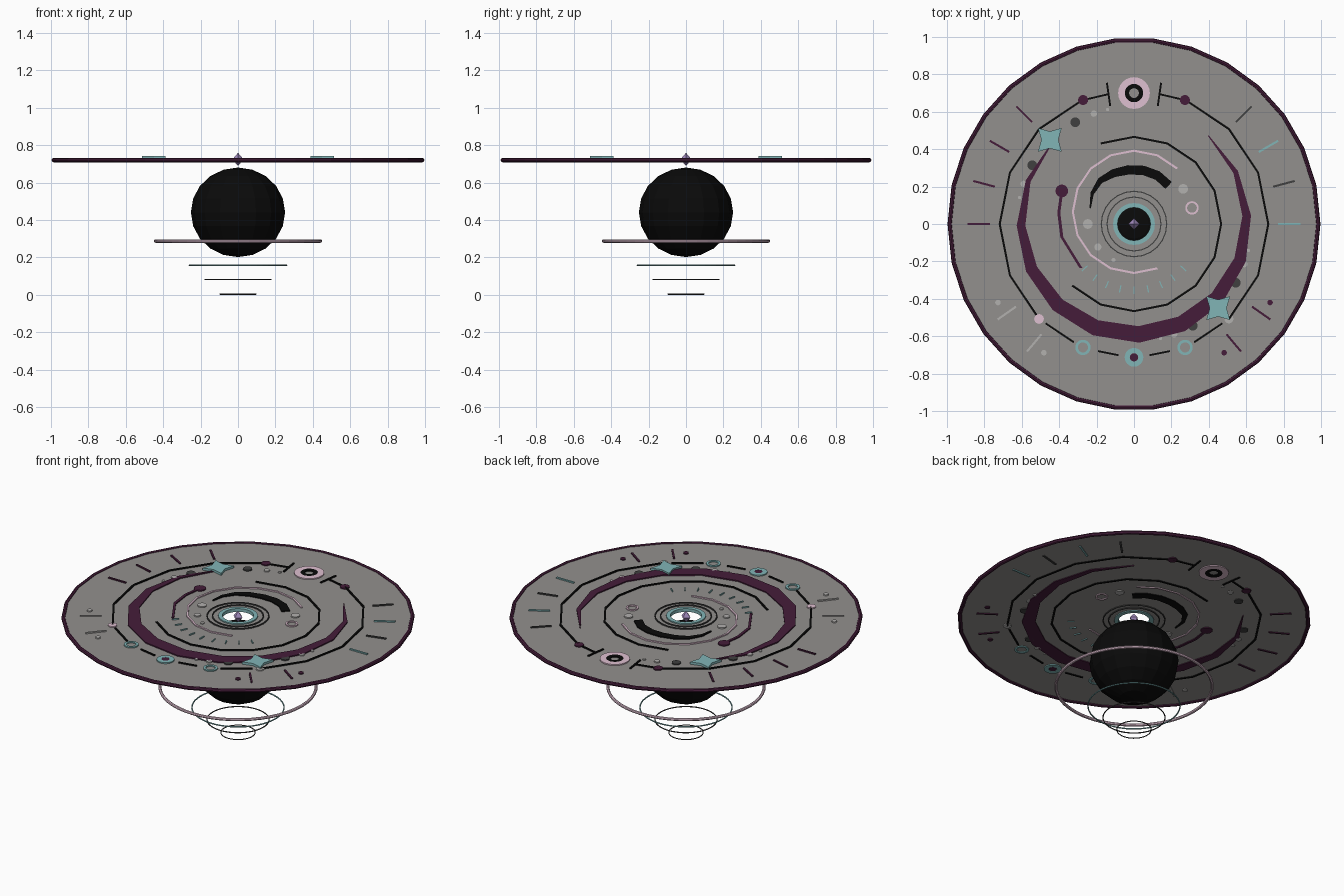
import bpy, bmesh
from math import sin, cos, pi, radians
from mathutils import Vector

if "Cube" in bpy.data.objects:
    bpy.data.objects.remove(bpy.data.objects["Cube"])

COLORS = dict(purple=(.06, .012, .042, 1), teal=(.22, .46, .47, 1), pink=(.74, .53, .64, 1),
              black=(.003, .003, .003, 1), grey=(.29, .28, .27, 1), light=(.45, .44, .43, 1),
              dark=(.05, .05, .05, 1), lilac=(.35, .25, .5, 1))
mats = {}
for key, col in COLORS.items():
    mats[key] = bpy.data.materials.new(key)
    mats[key].diffuse_color = col
Z0, Z1 = .712, .732          # inlays pass through the thin plate


def finish(name, color, bm):
    bmesh.ops.recalc_face_normals(bm, faces=bm.faces)
    me = bpy.data.meshes.new(name)
    bm.to_mesh(me)
    bm.free()
    ob = bpy.data.objects.new(name, me)
    me.materials.append(mats[color])
    bpy.context.collection.objects.link(ob)
    return ob


def polar(r, deg, c=(0, 0)):
    return (c[0] + r * cos(radians(deg)), c[1] + r * sin(radians(deg)))


def strip(bm, A, B, closed=False, z0=Z0, z1=Z1):
    """Solid ribbon between two polylines."""
    rows = [[bm.verts.new((x, y, z)) for z, (x, y) in
             ((z0, a), (z1, a), (z1, b), (z0, b))] for a, b in zip(A, B)]
    n = len(rows)
    for i in range(n if closed else n - 1):
        p, q = rows[i], rows[(i + 1) % n]
        for k in range(4):
            bm.faces.new((p[k], p[(k + 1) % 4], q[(k + 1) % 4], q[k]))
    if not closed:
        bm.faces.new(rows[0])
        bm.faces.new(rows[-1])


def prism(bm, pts, z0=Z0, z1=Z1):
    lo, hi = ([bm.verts.new((x, y, z)) for x, y in pts] for z in (z0, z1))
    bm.faces.new(lo)
    bm.faces.new(hi)
    for i in range(len(pts)):
        j = (i + 1) % len(pts)
        bm.faces.new((lo[i], lo[j], hi[j], hi[i]))


def dot(bm, c, r, n=16):
    prism(bm, [polar(r, 360 * i / n, c) for i in range(n)])


def annulus(bm, c, r0, r1, n=24, **kw):
    ang = [360 * i / n for i in range(n)]
    strip(bm, [polar(r1, a, c) for a in ang], [polar(r0, a, c) for a in ang], True, **kw)


def arc(bm, r, a0, a1, n, w=.011, c=(0, 0)):
    ang = [a0 + (a1 - a0) * i / n for i in range(n + 1)]
    strip(bm, [polar(r + w / 2, a, c) for a in ang], [polar(r - w / 2, a, c) for a in ang])


def line(bm, p, q, w=.01):
    p, q = Vector(p), Vector(q)
    s = (q - p).orthogonal().normalized() * w / 2
    strip(bm, [p + s, q + s], [p - s, q - s])


def torus(name, color, R, r, z, n=48, m=8):
    bpy.ops.mesh.primitive_torus_add(major_radius=R, minor_radius=r, major_segments=n,
                                     minor_segments=m, location=(0, 0, z))
    ob = bpy.context.object
    ob.name = name
    ob.data.materials.append(mats[color])


# plate with a central hole, and its rim
b = bmesh.new()
annulus(b, (0, 0), .09, .985, 30, z0=.717, z1=.725)
finish("plate", "grey", b)
torus("plate_rim", "purple", .985, .012, .72, 30)

# core ball and the rings beneath
bpy.ops.mesh.primitive_uv_sphere_add(segments=16, ring_count=10, radius=.252, location=(0, 0, .441))
ball = bpy.context.object
ball.name = "core_ball"
ball.scale.z = .95
ball.data.materials.append(mats["black"])
torus("core_ring", "pink", .441, .009, .287)
torus("lower_ring_large", "teal", .26, .004, .158)
torus("lower_ring_middle", "dark", .175, .0035, .082)
torus("lower_ring_small", "dark", .097, .003, .003)

# centre jewel
b = bmesh.new()
bmesh.ops.create_cone(b, segments=4, radius1=.03, radius2=0, depth=.035)
bmesh.ops.translate(b, verts=b.verts, vec=(0, 0, .0175))
bmesh.ops.delete(b, geom=[f for f in b.faces if len(f.verts) == 4], context='FACES_ONLY')
geo = bmesh.ops.duplicate(b, geom=b.verts[:] + b.edges[:] + b.faces[:])["geom"]
for v in geo:
    if isinstance(v, bmesh.types.BMVert):
        v.co.z *= -1
bmesh.ops.remove_doubles(b, verts=b.verts, dist=1e-4)
bmesh.ops.translate(b, verts=b.verts, vec=(0, 0, .724))
finish("centre_jewel", "lilac", b)

# all inlays grouped by colour
B = {k: bmesh.new() for k in ("purple", "teal", "pink", "black", "light", "dark")}

# rings around the centre
annulus(B["teal"], (0, 0), .088, .112)
annulus(B["dark"], (0, 0), .141, .147)
annulus(B["dark"], (0, 0), .172, .178)

# outer track, broken by its beads
arc(B["black"], .718, 112.5, 225, 5)
arc(B["black"], .718, -45, 67.5, 5)
for a, f, g in ((225, .15, .8), (247.5, .3, .7), (270, .3, .7), (292.5, .2, .85)):
    p, q = Vector(polar(.718, a)), Vector(polar(.718, a + 22.5))
    line(B["black"], p.lerp(q, f), p.lerp(q, g))
for s in (-1, 1):
    line(B["black"], (s * .27, .663), (s * .133, .695))
    line(B["black"], (s * .145, .755), (s * .127, .63))
    dot(B["purple"], (s * .272, .663), .027)
    annulus(B["teal"], (s * .273, -.66), .027, .041)
dot(B["pink"], polar(.718, 225), .026)
dot(B["light"], polar(.718, 315), .024)
annulus(B["teal"], (0, -.713), .023, .05)
dot(B["purple"], (0, -.713), .022)
annulus(B["pink"], (0, .70), .049, .085)
annulus(B["black"], (0, .70), .026, .049)

# large crescent
N = 12
ang = [135 + 275 * i / N for i in range(N + 1)]
strip(B["purple"], [polar(.62 + .015 * sin(pi * i / N), a) for i, a in enumerate(ang)],
      [polar(.615 - .068 * sin(pi * i / N), a) for i, a in enumerate(ang)])
# small crescent, blunt on the right
ang = [160 - 16 * i for i in range(8)]
outer = (.253, .287, .31, .315, .316, .316, .313, .302)
strip(B["black"], [polar(r, a) for r, a in zip(outer, ang)],
      [polar(r - min(.05, .008 + .012 * i), a) for i, (r, a) in enumerate(zip(outer, ang))])
# inner arcs
arc(B["black"], .466, -135, 112.5, 11)
arc(B["pink"], .327, 45, 292.5, 11, c=(0, .065))
path = [(-.386, .177), (-.402, .06), (-.386, -.07), (-.284, -.235)]
strip(B["purple"], [(x - .008, y) for x, y in path], [(x + .008, y) for x, y in path])
dot(B["purple"], path[0], .034)

# loose dots
for x, y, r in ((.263, .188, .026), (-.247, 0, .026), (-.193, -.123, .019), (-.11, -.193, .011)):
    dot(B["light"], (x, y), r)
annulus(B["pink"], (.31, .086), .026, .036)
for c in (135, 315):
    for s in (-1, 1):
        dot(B["dark"], polar(.628, c + 15 * s), .026)
        dot(B["light"], polar(.628, c + 25 * s), .017)
        dot(B["light"], polar(.628, c + 32 * s), .009)

# radial ticks
ticks = {0: "teal", 15: "dark", 30: "teal", 45: "dark", 135: "purple", 150: "purple",
         165: "purple", 180: "purple", 215: "light", 230: "light", 310: "purple", 325: "purple"}
for a, k in ticks.items():
    line(B[k], polar(.77, a), polar(.89, a), .011)
for a, k in ((210, "light"), (235, "light"), (305, "purple"), (330, "purple")):
    dot(B[k], polar(.84, a), .015)
for i in range(9):
    line(B["teal"], polar(.335, 222 + 12 * i), polar(.375, 222 + 12 * i), .006)
for k, bm in B.items():
    finish(k + "_inlay", k, bm)

# four-pointed stars on top
b = bmesh.new()
for c in ((-.45, .45), (.45, -.45)):
    prism(b, [polar(.045 if i % 2 else .09, 45 + 45 * i, c) for i in range(8)], .727, .741)
finish("stars", "teal", b)

for m in bpy.data.materials:
    if m.users and not m.is_grease_pencil:
        m.use_nodes = True
        m.node_tree.nodes["Principled BSDF"].inputs["Base Color"].default_value = m.diffuse_color
